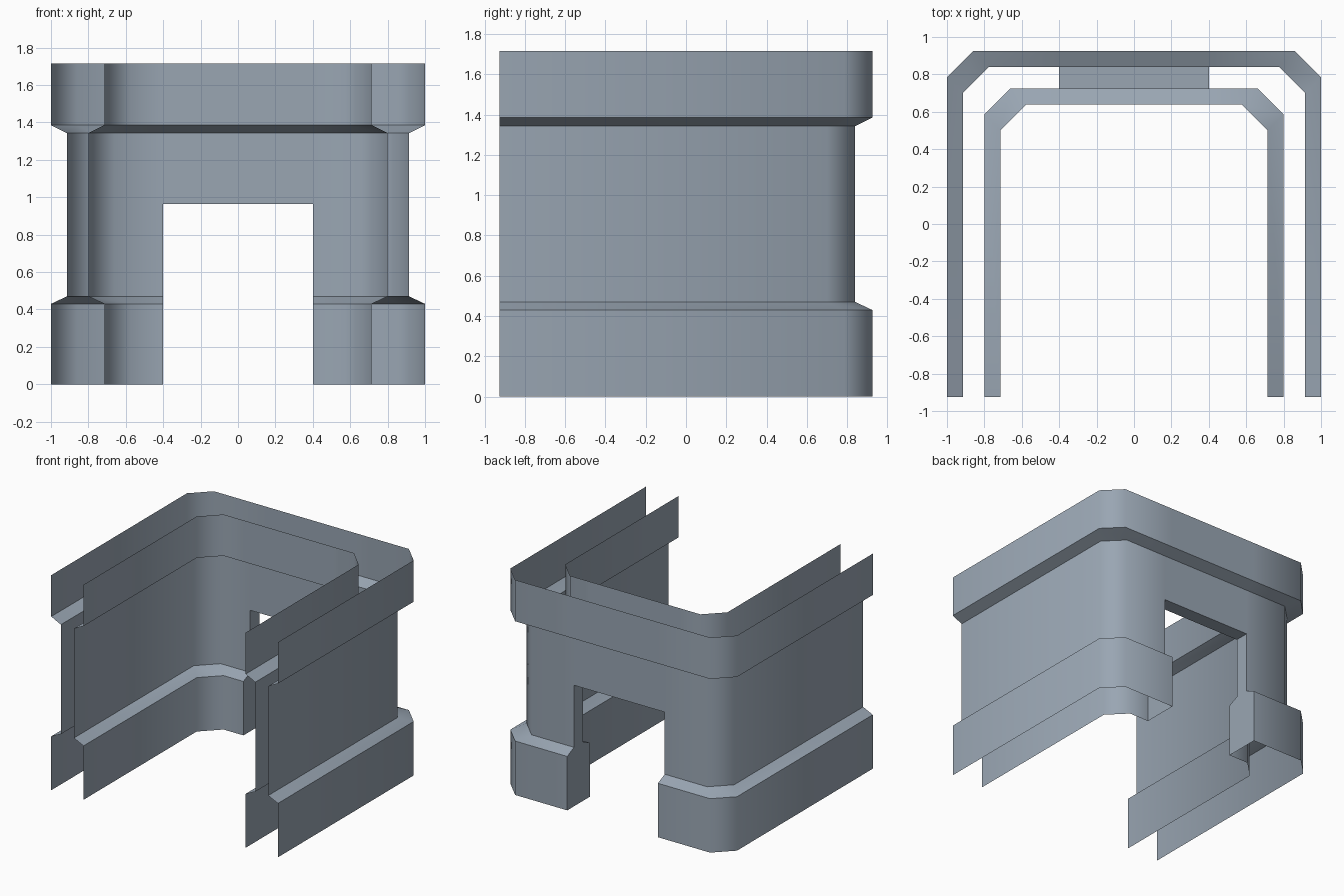
import bpy, bmesh, math

if "Cube" in bpy.data.objects:
    bpy.data.objects.remove(bpy.data.objects["Cube"])

steel = bpy.data.materials.new("blue grey")
steel.diffuse_color = (0.32, 0.38, 0.45, 1)
steel.use_nodes = True
steel.node_tree.nodes["Principled BSDF"].inputs["Base Color"].default_value = steel.diffuse_color

FRONT, BACK, CHAMFER, DOOR = -0.925, 0.925, 0.14, 0.4
LEVELS = [0, 0.43, 0.47, 0.965, 1.343, 1.385, 1.715]
OUTER = [0, 0, 0.085, 0.085, 0.085, 0, 0]            # inset of the outer skin
INNER = [0.285, 0.285, 0.2, 0.2, 0.2, 0.285, 0.285]  # inset of the inner skin
DOOR_ROWS = 3                                        # rows cut by the doorway


def path(d):
    """U-shaped plan with chamfered back corners, shrunk by d."""
    half = [(-1 + d, FRONT), (-1 + d, BACK - CHAMFER - d),
            (-1 + CHAMFER + d, BACK - d), (-DOOR, BACK - d)]
    return half + [(-x, y) for x, y in reversed(half)]


def add_skin(bm, insets, flip):
    """Sweep the banded wall profile along the plan, leaving the doorway open."""
    grid = [[bm.verts.new((x, y, z)) for x, y in path(d)]
            for z, d in zip(LEVELS, insets)]
    for r in range(len(grid) - 1):
        for c in range(7):
            if c == 3 and r < DOOR_ROWS:
                continue
            f = [grid[r][c], grid[r + 1][c], grid[r + 1][c + 1], grid[r][c + 1]]
            bm.faces.new(f[::-1] if flip else f)
    return grid


bm = bmesh.new()
outer = add_skin(bm, OUTER, False)
inner = add_skin(bm, INNER, True)

# door jambs joining the two skins
for r in range(DOOR_ROWS):
    for c in (3, 4):
        f = [outer[r][c], inner[r][c], inner[r + 1][c], outer[r + 1][c]]
        bm.faces.new(f if c == 4 else f[::-1])

# underside of the lintel
r = DOOR_ROWS
bm.faces.new([outer[r][3], outer[r][4], inner[r][4], inner[r][3]])
bmesh.ops.recalc_face_normals(bm, faces=bm.faces)

# make sure the outer skin faces outward
bm.faces.ensure_lookup_table()
if bm.faces[0].normal.x > 0:
    bmesh.ops.reverse_faces(bm, faces=bm.faces)

mesh = bpy.data.meshes.new("doorway_wall")
bm.to_mesh(mesh)
bm.free()
mesh.materials.append(steel)
wall = bpy.data.objects.new("doorway_wall", mesh)
bpy.context.collection.objects.link(wall)

# smooth corners, crisp bands
bpy.context.view_layer.objects.active = wall
wall.select_set(True)
bpy.ops.object.shade_smooth_by_angle(angle=math.radians(50))
